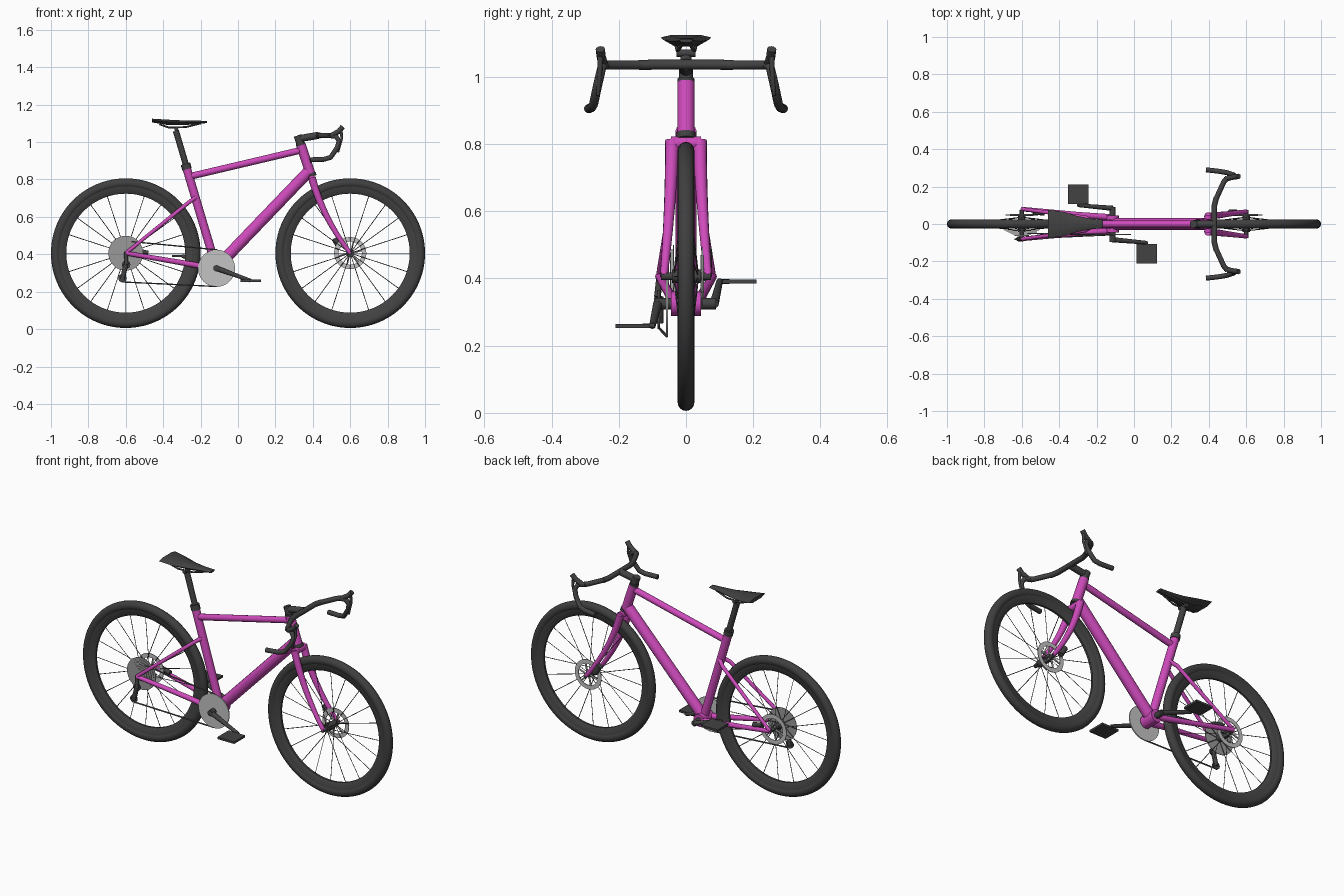
import bpy, bmesh, math
from mathutils import Vector

if "Cube" in bpy.data.objects:
    bpy.data.objects.remove(bpy.data.objects["Cube"])


def material(name, r, g, b):
    m = bpy.data.materials.new(name)
    m.use_nodes = True
    m.diffuse_color = (r, g, b, 1)
    m.node_tree.nodes["Principled BSDF"].inputs["Base Color"].default_value = (r, g, b, 1)
    return m


PINK = material("magenta paint", 0.62, 0.07, 0.5)
BLACK = material("black parts", 0.055, 0.055, 0.055)
RUBBER = material("tyre rubber", 0.05, 0.05, 0.05)
SILVER = material("silver metal", 0.55, 0.55, 0.55)
STEEL = material("grey steel", 0.32, 0.32, 0.32)
DARK_STEEL = material("dark steel", 0.1, 0.1, 0.1)


def add(name, mesh, mat, smooth=True):
    ob = bpy.data.objects.new(name, mesh)
    bpy.context.collection.objects.link(ob)
    mesh.materials.clear()
    mesh.materials.append(mat)
    if smooth:
        bpy.ops.object.select_all(action="DESELECT")
        ob.select_set(True)
        bpy.context.view_layer.objects.active = ob
        bpy.ops.object.shade_smooth_by_angle(angle=math.radians(40))
    return ob


def tubes(name, paths, radius, mat, taper=1.0, sides=4):
    """Round tubes along point lists, narrowing to radius * taper at the end."""
    curve = bpy.data.curves.new(name, "CURVE")
    curve.dimensions = "3D"
    curve.bevel_depth = radius
    curve.bevel_resolution = sides
    curve.use_fill_caps = True
    for pts in paths:
        s = curve.splines.new("POLY")
        s.points.add(len(pts) - 1)
        for i, p in enumerate(pts):
            s.points[i].co = (*p, 1)
            s.points[i].radius = 1 + (taper - 1) * i / (len(pts) - 1)
    tmp = bpy.data.objects.new("tmp", curve)
    bpy.context.collection.objects.link(tmp)
    dg = bpy.context.evaluated_depsgraph_get()
    mesh = bpy.data.meshes.new_from_object(tmp.evaluated_get(dg))
    bpy.data.objects.remove(tmp)
    return add(name, mesh, mat)


def tube(name, pts, radius, mat, taper=1.0):
    return tubes(name, [pts], radius, mat, taper)


def bend(pts, steps=8):
    """Smooth path through three control points."""
    a, b, c = map(Vector, pts)
    ts = [i / steps for i in range(steps + 1)]
    return [a * (1 - t) ** 2 + b * 2 * t * (1 - t) + c * t * t for t in ts]


def mirrored(name, pts, radius, mat, taper=1.0):
    for side, s in (("left", 1), ("right", -1)):
        tube(f"{side}_{name}", [(x, y * s, z) for x, y, z in pts], radius, mat, taper)


def loft(name, rings, mat, wrap=False, smooth=True):
    """Skin closed rings of points; cap the ends unless the rings wrap round."""
    bm = bmesh.new()
    rows = [[bm.verts.new(p) for p in ring] for ring in rings]
    n = len(rows[0])
    for i in range(len(rows) - (0 if wrap else 1)):
        a, b = rows[i], rows[(i + 1) % len(rows)]
        for j in range(n):
            k = (j + 1) % n
            bm.faces.new((a[j], a[k], b[k], b[j]))
    if not wrap:
        bm.faces.new(rows[0])
        bm.faces.new(rows[-1])
    bmesh.ops.recalc_face_normals(bm, faces=bm.faces)
    mesh = bpy.data.meshes.new(name)
    bm.to_mesh(mesh)
    bm.free()
    return add(name, mesh, mat, smooth)


def lathe(name, profile, x, z, mat, steps=64):
    """Turn a closed (radius, y) profile about a crosswise axle."""
    angles = [math.tau * i / steps for i in range(steps)]
    loft(name, [[(x + r * math.cos(a), y, z + r * math.sin(a)) for r, y in profile]
                for a in angles], mat, wrap=True)


def disc(name, x, z, r, y, thick, mat, hole=0.004):
    lathe(name, [(hole, y), (r, y), (r, y + thick), (hole, y + thick)], x, z, mat)


def box(name, centre, size, mat):
    bm = bmesh.new()
    bmesh.ops.create_cube(bm, size=1)
    for v in bm.verts:
        v.co = Vector(a * b for a, b in zip(v.co, size)) + Vector(centre)
    mesh = bpy.data.meshes.new(name)
    bm.to_mesh(mesh)
    bm.free()
    return add(name, mesh, mat, smooth=False)


# Wheels: tyre, rim, spokes, hub and brake rotor
AXLE = 0.406
for label, wx in (("rear", -0.6), ("front", 0.6)):
    ring = [math.tau * i / 16 for i in range(16)]
    lathe(label + "_tyre", [(0.374 + 0.026 * math.cos(a), 0.025 * math.sin(a)) for a in ring],
          wx, AXLE, RUBBER, 96)
    lathe(label + "_rim", [(0.36, -0.019), (0.36, 0.019), (0.335, 0.016), (0.318, 0.006),
                           (0.318, -0.006), (0.335, -0.016)], wx, AXLE, BLACK, 96)
    spokes = []
    for i in range(20):
        c, s = math.cos(math.tau * i / 20), math.sin(math.tau * i / 20)
        side = 0.035 if i % 2 else -0.035
        spokes.append([(wx + 0.018 * c, side, AXLE + 0.018 * s),
                       (wx + 0.325 * c, 0, AXLE + 0.325 * s)])
    tubes(label + "_spokes", spokes, 0.002, DARK_STEEL, sides=0)
    tube(label + "_hub", [(wx, -0.042, AXLE), (wx, 0.045, AXLE)], 0.02, BLACK)
    tube(label + "_axle", [(wx, -0.075, AXLE), (wx, 0.075, AXLE)], 0.011, BLACK)
    disc(label + "_rotor", wx, AXLE, 0.086, 0.046, 0.004, SILVER, hole=0.062)
    arms = []
    for i in range(6):
        a = math.tau * i / 6
        arms.append([(wx + r * math.cos(a + r * 4), 0.048, AXLE + r * math.sin(a + r * 4))
                     for r in (0.015, 0.065)])
    tubes(label + "_rotor_arms", arms, 0.005, SILVER, sides=1)

# Frame
BB = Vector((-0.115, 0, 0.325))
tube("seat_tube", [BB, (-0.276, 0, 0.865)], 0.023, PINK)
tube("top_tube", [(-0.25, 0, 0.818), (0.34, 0, 0.957)], 0.018, PINK)
tube("down_tube", [(-0.1, 0, 0.345), (0.375, 0, 0.84)], 0.031, PINK)
tube("head_tube", [(0.388, 0, 0.83), (0.337, 0, 0.983)], 0.026, PINK)
tube("bottom_bracket_shell", [BB + Vector((0, -0.045, 0)), BB + Vector((0, 0.045, 0))], 0.036, PINK)
mirrored("chainstay", [(-0.13, 0.036, 0.325), (-0.3, 0.05, 0.355), (-0.6, 0.08, AXLE)],
         0.017, PINK, 0.7)
mirrored("seatstay", [(-0.225, 0.012, 0.705), (-0.26, 0.035, 0.68), (-0.6, 0.08, AXLE)],
         0.012, PINK, 0.8)

# Fork
tube("fork_crown", [(0.397, -0.045, 0.803), (0.397, 0.045, 0.803)], 0.02, PINK)
mirrored("fork_leg", bend([(0.395, 0.041, 0.81), (0.45, 0.046, 0.6), (0.6, 0.066, AXLE)]),
         0.021, PINK, 0.55)
tube("lower_headset", [(0.394, 0, 0.815), (0.388, 0, 0.833)], 0.028, BLACK)
tube("upper_headset", [(0.337, 0, 0.98), (0.334, 0, 0.995)], 0.025, BLACK)

# Stem, handlebar, hoods and levers
tube("steerer_spacers", [(0.337, 0, 0.98), (0.318, 0, 1.035)], 0.021, BLACK)
tube("stem", [(0.325, 0, 1.018), (0.43, 0, 1.036)], 0.019, BLACK)
tube("handlebar", [(0.44, -0.14, 1.035), (0.43, -0.1, 1.036), (0.43, 0.1, 1.036),
                   (0.44, 0.14, 1.035)], 0.015, BLACK)
mirrored("bar_sweep", [(0.437, 0.13, 1.035), (0.48, 0.225, 1.035), (0.5, 0.248, 1.035)], 0.014, BLACK)
mirrored("drop", [(0.485, 0.238, 1.035), (0.525, 0.25, 1.03), (0.54, 0.256, 1.005), (0.53, 0.264, 0.97),
                  (0.495, 0.275, 0.918), (0.46, 0.281, 0.908), (0.385, 0.29, 0.905)], 0.0135, BLACK)
mirrored("hood", [(0.5, 0.245, 1.035), (0.54, 0.252, 1.058), (0.56, 0.255, 1.082)], 0.014, BLACK)
mirrored("brake_lever", [(0.55, 0.255, 1.07), (0.555, 0.256, 1.02), (0.535, 0.262, 0.945)],
         0.009, BLACK, 0.6)

# Seat post, clamp and saddle
tube("seat_post", [(-0.27, 0, 0.85), (-0.332, 0, 1.06)], 0.0165, BLACK)
tube("seat_clamp", [(-0.273, 0, 0.855), (-0.281, 0, 0.884)], 0.026, BLACK)
tube("saddle_clamp", [(-0.33, -0.028, 1.07), (-0.33, 0.028, 1.07)], 0.011, BLACK)
mirrored("saddle_rail", [(-0.42, 0.03, 1.095), (-0.37, 0.026, 1.078), (-0.28, 0.022, 1.08),
                         (-0.2, 0.01, 1.1)], 0.005, BLACK)
stations = [(-0.46, 0.076, 1.125, 1.105), (-0.38, 0.066, 1.12, 1.092),
            (-0.3, 0.042, 1.116, 1.09), (-0.23, 0.028, 1.115, 1.095), (-0.165, 0.022, 1.113, 1.102)]
outline = [(-1, 0.6), (-0.55, 1), (0.55, 1), (1, 0.6), (0.55, 0), (-0.55, 0)]
loft("saddle", [[(x, u * w, lo + v * (hi - lo)) for u, v in outline]
                for x, w, hi, lo in stations], BLACK)

# Chainring, cranks and pedals
disc("chainring", BB.x, BB.z, 0.099, -0.06, 0.006, SILVER)
tube("crank_axle", [BB + Vector((0, -0.095, 0)), BB + Vector((0, 0.09, 0))], 0.017, BLACK)
for label, s in (("right", -1), ("left", 1)):
    px, pz = BB.x - s * 0.183, BB.z + s * 0.066
    tube(label + "_crank", [(BB.x, s * 0.084, BB.z), (px, s * 0.1, pz)], 0.014, BLACK, 0.7)
    tube(label + "_pedal_axle", [(px, s * 0.094, pz), (px, s * 0.13, pz)], 0.007, BLACK)
    box(label + "_pedal", (px, s * 0.159, pz), (0.108, 0.102, 0.012), BLACK)

# Cassette, derailleur and chain
for i in range(6):
    disc(f"cassette_cog_{i + 1}", -0.6, AXLE, 0.093 - 0.011 * i, -0.038 - 0.005 * i, 0.003, STEEL)
tube("derailleur_hanger", [(-0.6, -0.078, AXLE), (-0.596, -0.085, 0.345)], 0.01, BLACK)
tube("derailleur_cage", [(-0.6, -0.08, 0.345), (-0.618, -0.08, 0.268)], 0.013, BLACK)
for name, x, z in (("upper_pulley", -0.598, 0.345), ("lower_pulley", -0.618, 0.272)):
    disc(name, x, z, 0.022, -0.085, 0.008, BLACK)
tubes("chain", [[(-0.57, -0.05, 0.468), (-0.11, -0.057, 0.424)],
                [(-0.618, -0.08, 0.252), (-0.115, -0.057, 0.228)]], 0.004, DARK_STEEL, sides=1)

# Brake calipers on the left side
tube("front_caliper", [(0.515, 0.062, 0.485), (0.545, 0.062, 0.435)], 0.016, BLACK)
tube("rear_caliper", [(-0.54, 0.062, 0.418), (-0.48, 0.06, 0.405)], 0.014, BLACK)
